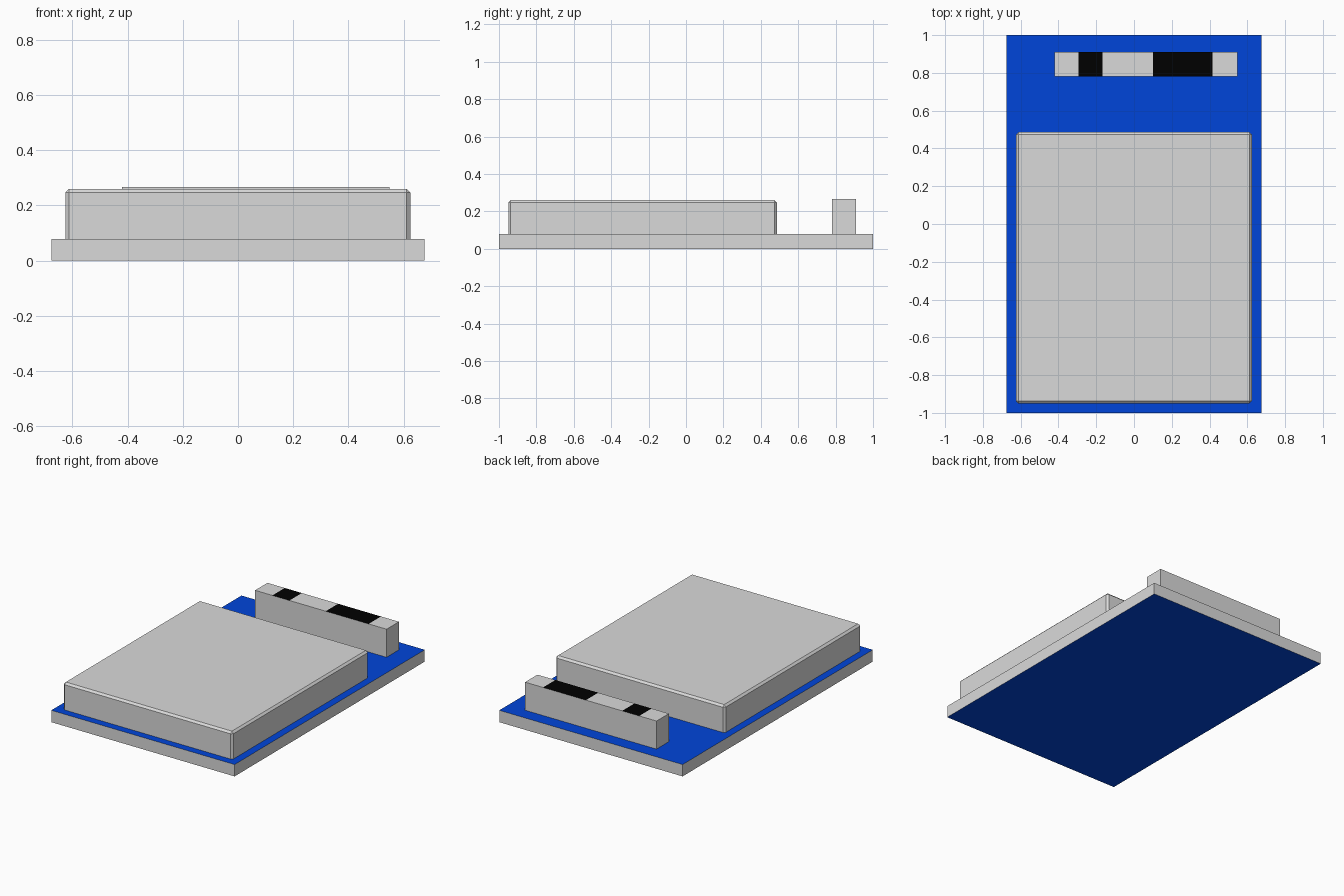
import bpy
import bmesh

if "Cube" in bpy.data.objects:
    bpy.data.objects.remove(bpy.data.objects["Cube"])


def material(name, rgb):
    m = bpy.data.materials.new(name)
    m.use_nodes = True
    col = (*rgb, 1)
    m.diffuse_color = col
    bsdf = next(n for n in m.node_tree.nodes if n.type == "BSDF_PRINCIPLED")
    bsdf.inputs["Base Color"].default_value = col
    return m


grey = material("light_grey", (0.7, 0.7, 0.7))
blue = material("board_blue", (0.0, 0.06, 0.7))
black = material("black", (0.0, 0.0, 0.0))


def box(name, low, high, mats, cuts=(), bevel=0, rule=None):
    """Box between two corners, cut across x, with colours set by a face rule."""
    bm = bmesh.new()
    bmesh.ops.create_cube(bm, size=1)
    for v in bm.verts:
        v.co = [low[i] if v.co[i] < 0 else high[i] for i in range(3)]
    for x in cuts:
        bmesh.ops.bisect_plane(bm, geom=bm.verts[:] + bm.edges[:] + bm.faces[:],
                               plane_co=(x, 0, 0), plane_no=(1, 0, 0))
    if bevel:
        # chamfer everything except the rim on the board
        edges = [e for e in bm.edges
                 if max(v.co.z for v in e.verts) > low[2] + 1e-4]
        bmesh.ops.bevel(bm, geom=edges, offset=bevel, segments=1,
                        affect="EDGES", clamp_overlap=True)
    bm.normal_update()
    if rule:
        for f in bm.faces:
            f.material_index = rule(f)
    mesh = bpy.data.meshes.new(name)
    bm.to_mesh(mesh)
    bm.free()
    for m in mats:
        mesh.materials.append(m)
    ob = bpy.data.objects.new(name, mesh)
    bpy.context.collection.objects.link(ob)
    return ob


# Circuit board: blue top and bottom, grey edges
box("circuit_board", (-0.675, -1, 0), (0.675, 1, 0.079), [grey, blue],
    rule=lambda f: int(abs(f.normal.z) > 0.5))

# Chamfered metal can
box("shield_can", (-0.625, -0.95, 0.079), (0.624, 0.486, 0.26), [grey],
    bevel=0.013)

# Upright bar with two black bands on its top
bands = [(-0.293, -0.167), (0.1, 0.416)]


def band_rule(f):
    x = f.calc_center_median().x
    return int(f.normal.z > 0.5 and any(a < x < b for a, b in bands))


box("antenna_bar", (-0.42, 0.78, 0.079), (0.548, 0.91, 0.266), [grey, black],
    cuts=[x for band in bands for x in band], rule=band_rule)
